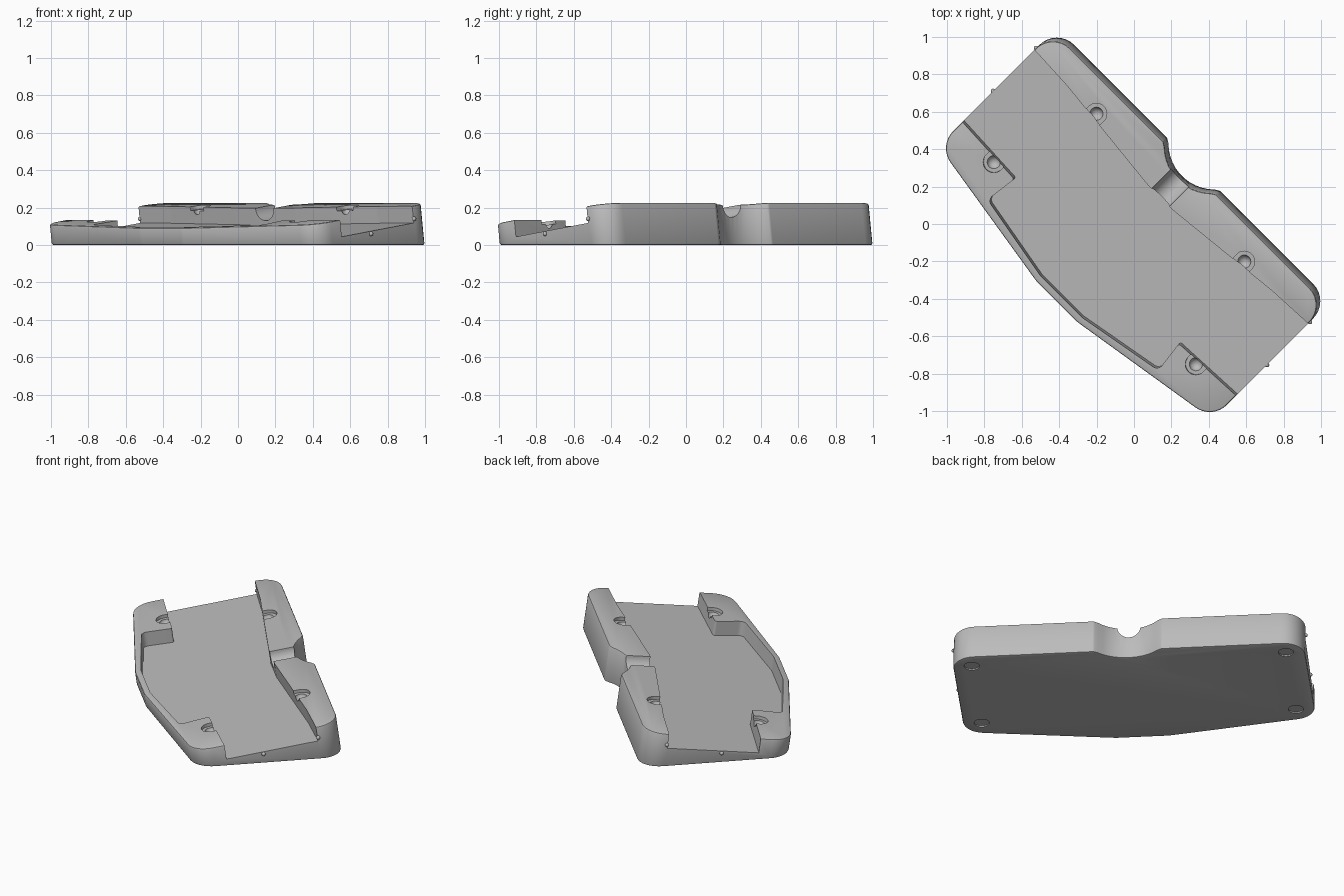
import bpy, bmesh, math
from mathutils import Vector

if "Cube" in bpy.data.objects:
    bpy.data.objects.remove(bpy.data.objects["Cube"])

S = math.sqrt(0.5)
K = 0.135                      # slope of the tilted deck
DEPTH = 0.09                   # depth of the tray below the deck


def deck(v):
    return 0.17 + K * v


def world(u, v, z):
    # u runs along the length, v towards the back; the body sits diagonally
    return Vector(((u + v) * S, (v - u) * S, z))


def lean(u, v, z):
    # walls stand square to the tilted deck
    return world(u, v + K * (deck(v) - z), z)


def mirror(half):
    return half + [(-p[0],) + tuple(p[1:]) for p in reversed(half)]


def rounded(pts, steps=8):
    # fillet corners of (u, v, radius) points
    out = []
    for i, (u, v, r) in enumerate(pts):
        p = Vector((u, v))
        if r == 0:
            out.append((u, v))
            continue
        a = (Vector(pts[i - 1][:2]) - p).normalized()
        b = (Vector(pts[(i + 1) % len(pts)][:2]) - p).normalized()
        half = a.angle(b) / 2
        c = p + (a + b).normalized() * (r / math.sin(half))
        t = r / math.tan(half)
        d0, d1 = p + a * t - c, p + b * t - c
        full = d0.angle(d1)
        for k in range(steps + 1):
            f = k / steps
            d = (d0 * math.sin((1 - f) * full) + d1 * math.sin(f * full)) / math.sin(full)
            out.append(tuple(c + d))
    return out


def loft(name, low, high, bevel=0):
    # closed solid between two matching loops
    bm = bmesh.new()
    a = [bm.verts.new(p) for p in low]
    b = [bm.verts.new(p) for p in high]
    caps = [bm.faces.new(a), bm.faces.new(b)]
    for i in range(len(a)):
        j = (i + 1) % len(a)
        bm.faces.new((a[i], a[j], b[j], b[i]))
    bmesh.ops.recalc_face_normals(bm, faces=bm.faces[:])
    if bevel:
        rim = list({e for f in caps for e in f.edges})
        bmesh.ops.bevel(bm, geom=rim, offset=bevel, segments=2, profile=0.5, affect='EDGES')
    me = bpy.data.meshes.new(name)
    bm.to_mesh(me)
    bm.free()
    ob = bpy.data.objects.new(name, me)
    bpy.context.collection.objects.link(ob)
    return ob


def ball(name, u, v, z, r):
    bpy.ops.mesh.primitive_uv_sphere_add(segments=24, ring_count=12, radius=r, location=world(u, v, z))
    ob = bpy.context.object
    ob.name = name
    return ob


def cut(ob, cutter):
    m = ob.modifiers.new("cut", 'BOOLEAN')
    m.operation, m.solver, m.object = 'DIFFERENCE', 'EXACT', cutter
    bpy.context.view_layer.objects.active = ob
    bpy.ops.object.modifier_apply(modifier=m.name)
    bpy.data.objects.remove(cutter)


grey = bpy.data.materials.new("plain grey")
grey.diffuse_color = (0.5, 0.5, 0.5, 1)
grey.use_nodes = True
grey.node_tree.nodes["Principled BSDF"].inputs["Base Color"].default_value = grey.diffuse_color

# Body outline: bowed front, rounded corners, curved notch at the back
notch = [(0.25 * math.sin(a), 0.585 - 0.25 * math.cos(a), 0)
         for a in [math.radians(4 + 8 * k) for k in range(6)]]
half = notch + [(0.2, 0.4215, 0.025), (1.035, 0.4215, 0.13),
                (1.035, -0.445, 0.13), (0.156, -0.586, 0.1)]
outline = rounded(mirror(half))
body = loft("tray_body", [lean(u, v, 0) for u, v in outline],
            [lean(u, v, deck(v)) for u, v in outline], bevel=0.01)

# Sloping tray open at both ends
pocket = rounded(mirror([(0.1, 0.2, 0), (0.78, 0.27, 0.3), (1.1, 0.285, 0), (1.1, -0.26, 0),
                         (0.622, -0.283, 0.012), (0.645, -0.462, 0.035), (0.156, -0.55, 0.1)]))
cut(body, loft("pocket_cutter", [lean(u, v, deck(v) - DEPTH) for u, v in pocket],
               [lean(u, v, deck(v) + 0.05) for u, v in pocket]))

# Round-bottomed cable channel through the back
arc = [(0.068 * math.cos(a), 0.068 * math.sin(a))
       for a in [math.pi + math.pi * k / 16 for k in range(17)]]
channel = [(-0.068, 0.08)] + arc + [(0.068, 0.08)]
cut(body, loft("channel_cutter", *[[world(u, v, deck(v) + d) for u, d in channel]
                                   for v in (0.15, 0.55)]))

# Finger rests with a round dimple, two at the back and two at the front
for side in (-1, 1):
    for u0, v0, way in ((0.559, 0.274, 1), (0.764, -0.297, -1)):
        r = 0.056
        d = [(side * u0 + r * math.cos(a), v0 + way * r * math.sin(a))
             for a in [math.pi * k / 20 for k in range(21)]]
        d += [(side * u0 - r, v0 - way * 0.08), (side * u0 + r, v0 - way * 0.08)]
        cut(body, loft("rest_cutter", [lean(u, v, deck(v) - 0.02) for u, v in d],
                       [lean(u, v, deck(v) + 0.03) for u, v in d]))
        cut(body, ball("dimple_cutter", side * u0, v0, deck(v0) - 0.015, 0.036))

# Shallow round foot recesses underneath
for side in (-1, 1):
    for v0 in (0.345, -0.325):
        ring = [(side * 0.925 + 0.045 * math.cos(a), v0 + 0.045 * math.sin(a))
                for a in [math.tau * k / 32 for k in range(32)]]
        cut(body, loft("foot_cutter", [world(u, v, -0.03) for u, v in ring],
                       [world(u, v, 0.008) for u, v in ring]))

parts = [body]

# Small locating nubs on the two ends
for side in (-1, 1):
    for v0, z0 in ((-0.03, 0.06), (0.295, 0.14)):
        parts.append(ball("end_nub", side * 1.036, v0, z0, 0.012))

for ob in parts:
    ob.data.materials.clear()
    ob.data.materials.append(grey)
    bpy.ops.object.select_all(action='DESELECT')
    ob.select_set(True)
    bpy.context.view_layer.objects.active = ob
    bpy.ops.object.shade_smooth_by_angle(angle=math.radians(30))
